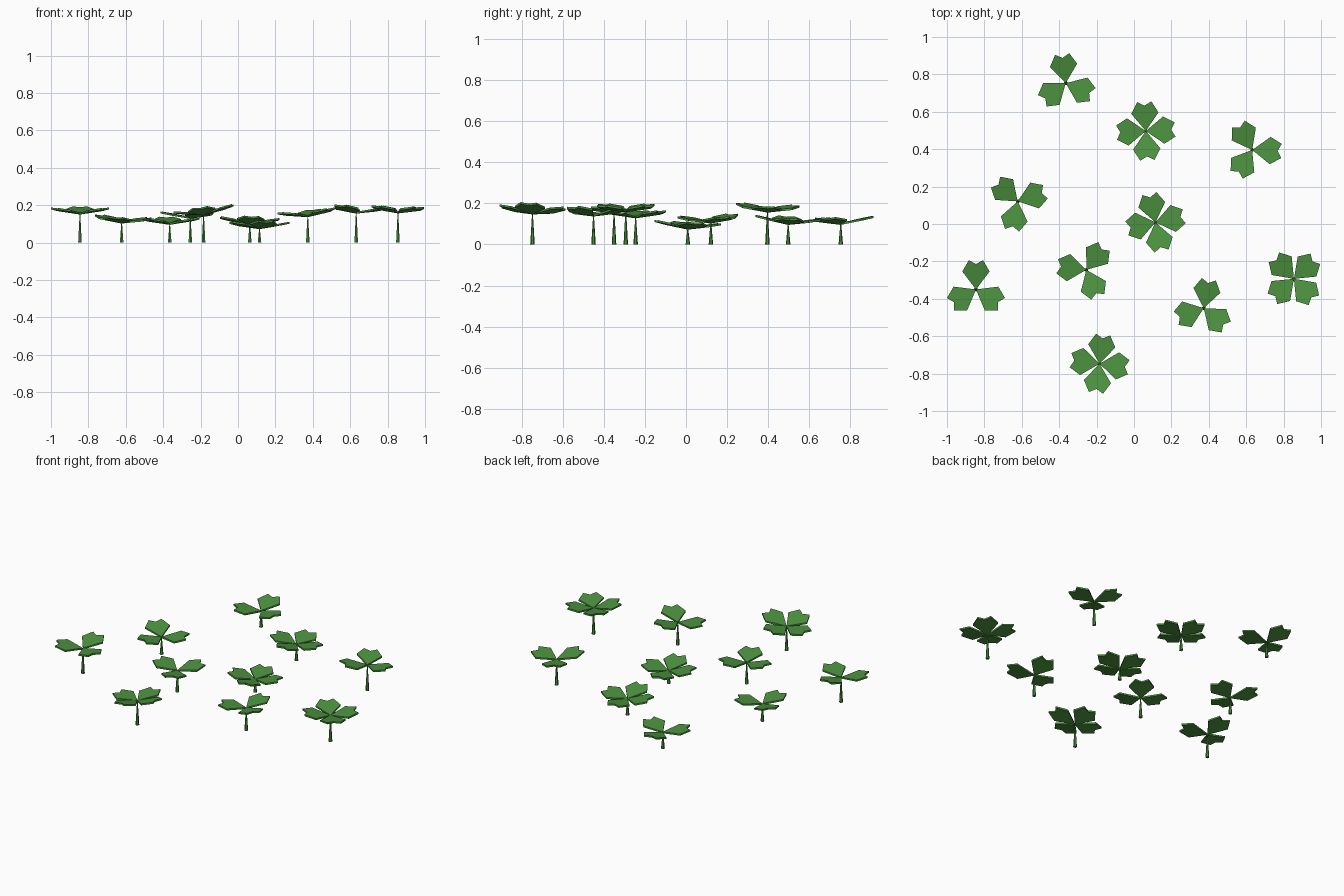
import bpy
import bmesh
import math
from mathutils import Matrix, Vector

cube = bpy.data.objects.get("Cube")
if cube:
    bpy.data.objects.remove(cube, do_unlink=True)

THICKNESS = 0.01
RISE = 0.185  # upward slope of every leaf

# Heart-shaped leaf outline, pointing along +x from the stem
LEAF = [(0, 0), (0.096, -0.073), (0.157, -0.038), (0.136, 0),
        (0.157, 0.038), (0.096, 0.073)]


def make_material(name, colour):
    mat = bpy.data.materials.new(name)
    mat.use_nodes = True
    mat.diffuse_color = colour
    mat.node_tree.nodes["Principled BSDF"].inputs["Base Color"].default_value = colour
    return mat


green = make_material("leaf green", (0.073, 0.29, 0.05, 1))


def add_object(name, bm, location):
    bmesh.ops.recalc_face_normals(bm, faces=bm.faces)
    mesh = bpy.data.meshes.new(name)
    bm.to_mesh(mesh)
    bm.free()
    mesh.materials.append(green)
    obj = bpy.data.objects.new(name, mesh)
    obj.location = location
    bpy.context.collection.objects.link(obj)
    return obj


def add_leaf(bm, angle, tilt):
    """One thick leaf, raised outwards and sheared by the plant's tilt."""
    turn = Matrix.Rotation(angle, 3, "Z")
    verts = []
    for x, y in LEAF:
        p = turn @ Vector((x, y, x * RISE))
        p.z += p.x * tilt[0] + p.y * tilt[1]
        verts.append(bm.verts.new(p))
    face = bm.faces.new(verts)
    new = bmesh.ops.extrude_face_region(bm, geom=[face])["geom"]
    top = [g for g in new if isinstance(g, bmesh.types.BMVert)]
    bmesh.ops.translate(bm, verts=top, vec=(0, 0, THICKNESS))


def add_clover(number, x, y, height, leaves, degrees, tilt):
    # Ring of leaves
    bm = bmesh.new()
    for i in range(leaves):
        add_leaf(bm, math.radians(degrees) + math.tau * i / leaves, tilt)
    add_object(f"leaves_{number}", bm, (x, y, height - THICKNESS / 2))
    # Stem tapering almost to a point under the leaves
    bm = bmesh.new()
    bmesh.ops.create_cone(bm, cap_ends=True, segments=6, radius1=0.011,
                          radius2=0.002, depth=height,
                          matrix=Matrix.Translation((0, 0, height / 2)))
    add_object(f"stem_{number}", bm, (x, y, 0))


# Position, stem height, leaf count, turn and tilt of each plant
PLANTS = [
    (-0.365, 0.753, 0.1, 3, 97, (0, 0.03)),
    (0.063, 0.497, 0.1, 4, 3, (-0.03, -0.06)),
    (0.632, 0.396, 0.16, 3, -2, (-0.05, -0.04)),
    (-0.622, 0.121, 0.107, 3, 19, (-0.05, 0.03)),
    (0.115, 0.009, 0.077, 4, 12, (0, -0.05)),
    (-0.255, -0.245, 0.132, 3, 53, (0, 0)),
    (-0.845, -0.35, 0.155, 3, 90, (0, 0.03)),
    (0.373, -0.45, 0.141, 3, 80, (0.09, 0)),
    (0.855, -0.293, 0.161, 4, 43, (-0.03, 0)),
    (-0.184, -0.747, 0.151, 4, -7, (0.12, -0.05)),
]

for number, plant in enumerate(PLANTS, 1):
    add_clover(number, *plant)
